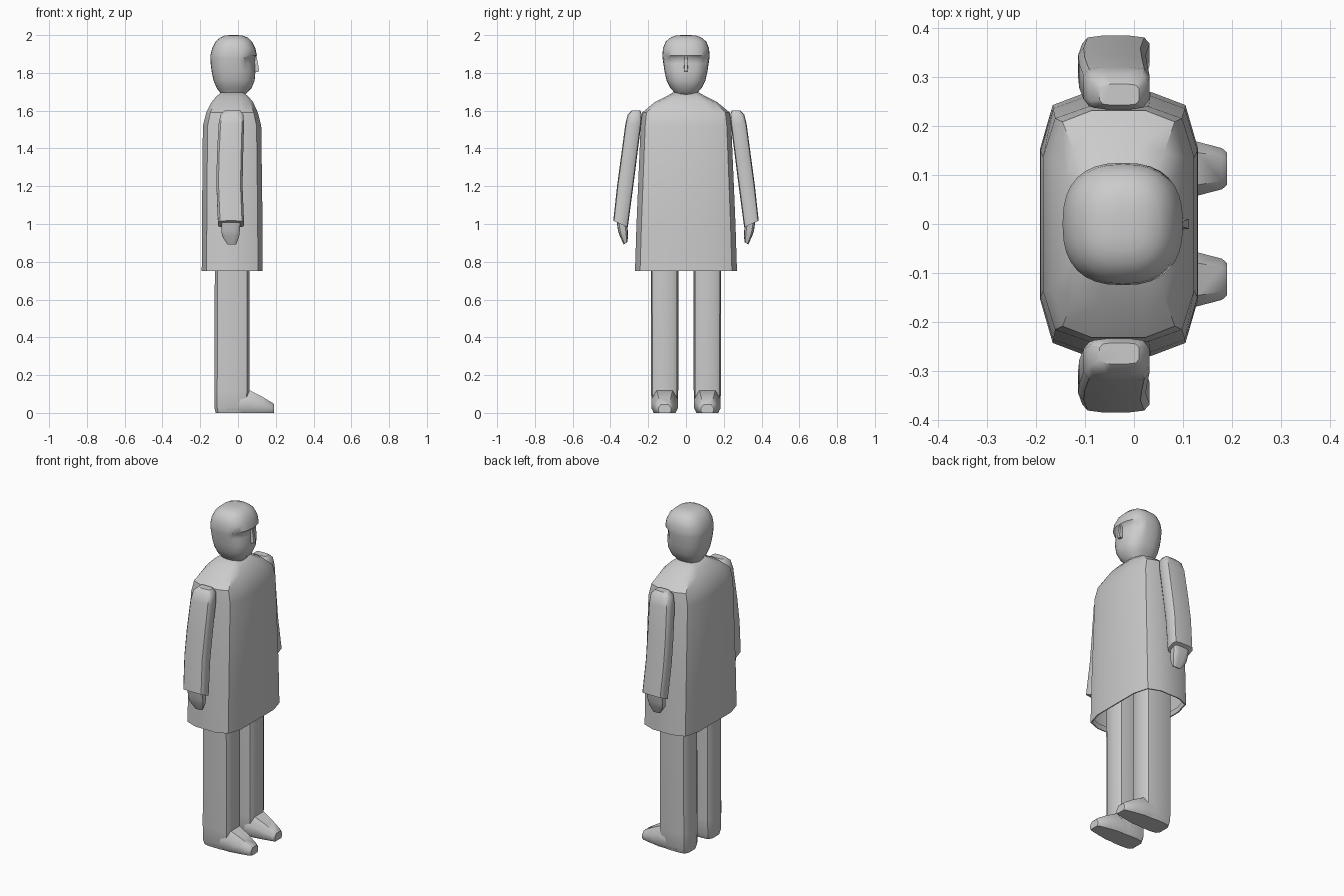
import bpy, bmesh, math

if "Cube" in bpy.data.objects:
    bpy.data.objects.remove(bpy.data.objects["Cube"])

# Rounded twelve-sided cross-section shared by coat, arms and legs
QUARTER = [(1, .57), (.84, .9), (.40, 1)]
PROFILE = (QUARTER + [(-x, y) for x, y in reversed(QUARTER)]
           + [(-x, -y) for x, y in QUARTER]
           + [(x, -y) for x, y in reversed(QUARTER)])


def loft(name, rings, cap_start=True, cap_end=True, mirror=False, angle=40):
    """Skin a list of equal-length point rings."""
    bm = bmesh.new()
    loops = [[bm.verts.new(p) for p in r] for r in rings]
    for a, b in zip(loops, loops[1:]):
        n = len(a)
        for i in range(n):
            bm.faces.new((a[i], a[(i + 1) % n], b[(i + 1) % n], b[i]))
    if cap_start:
        bm.faces.new(loops[0][::-1])
    if cap_end:
        bm.faces.new(loops[-1])
    bmesh.ops.recalc_face_normals(bm, faces=bm.faces[:])
    me = bpy.data.meshes.new(name)
    bm.to_mesh(me)
    bm.free()
    ob = bpy.data.objects.new(name, me)
    bpy.context.collection.objects.link(ob)
    if mirror:
        m = ob.modifiers.new("Mirror", 'MIRROR')
        m.use_axis = (False, True, False)
    bpy.ops.object.select_all(action='DESELECT')
    ob.select_set(True)
    bpy.context.view_layer.objects.active = ob
    bpy.ops.object.shade_smooth_by_angle(angle=math.radians(angle))
    return ob


def section(z, x0, x1, y0, y1, tilt=0):
    """Horizontal ring fitted to given extents, tilted across y."""
    cx, cy, hx, hy = (x0 + x1) / 2, (y0 + y1) / 2, (x1 - x0) / 2, (y1 - y0) / 2
    return [(cx + hx * u, cy + hy * v, z + tilt * hy * v) for u, v in PROFILE]


# Coat: open at the hem, with a small turned-in lip
coat = [(.78, -.183, .123, .262), (.75, -.185, .125, .264), (.75, -.192, .131, .27),
        (1.0, -.191, .13, .262), (1.52, -.186, .123, .24), (1.59, -.168, .105, .232),
        (1.645, -.14, .08, .165), (1.675, -.115, .055, .105), (1.695, -.09, .03, .07)]
loft("coat", [section(z, a, b, -h, h) for z, a, b, h in coat], cap_start=False)

# Sleeves with slanted cuffs
loft("sleeve", [section(*r) for r in [
    (1.00, -.106, .032, .308, .385, .45),
    (1.20, -.114, .024, .280, .364, .2),
    (1.35, -.112, .027, .260, .345),
    (1.53, -.103, .032, .237, .321),
    (1.58, -.092, .028, .234, .308),
    (1.602, -.07, .01, .243, .286)]], mirror=True)

# Hands
loft("hand", [section(*r) for r in [
    (.898, -.058, -.008, .310, .330, -.6),
    (.935, -.084, .006, .307, .350),
    (.965, -.088, .010, .308, .360),
    (1.02, -.088, .014, .315, .368)]], mirror=True)

# Trouser legs
loft("leg", [section(z, a, b, c, d) for z, a, b, c, d in [
    (0, -.118, .05, .055, .172), (.03, -.125, .058, .043, .182),
    (.12, -.125, .062, .041, .185), (1.0, -.122, .062, .041, .187)]], mirror=True)


# Shoes pointing along +x
def shoe_ring(x, half, top):
    shape = [(-.8, 0), (.8, 0), (1, .2), (1, .6), (.6, 1), (-.6, 1), (-1, .6), (-1, .2)]
    return [(x, .113 + half * u, top * v) for u, v in shape]


loft("shoe", [shoe_ring(*r) for r in [
    (-.06, .068, .11), (.06, .070, .12), (.13, .055, .085),
    (.18, .042, .055), (.19, .033, .045)]], mirror=True)


# Head: superellipse rings, with eye sockets pressed into the front
def head_ring(z, x0, x1, hy, dent=0, n=32):
    pts = []
    for i in range(n):
        t = 2 * math.pi * i / n
        c, s = math.cos(t), math.sin(t)
        u = math.copysign(abs(c) ** .8, c)
        v = math.copysign(abs(s) ** .8, s)
        x = (x0 + x1) / 2 + (x1 - x0) / 2 * u
        if c > .5:
            x -= dent * (1 if abs(hy * v) > .015 else .5)
        pts.append((x, hy * v, z))
    return pts


loft("head", [head_ring(*r) for r in [
    (1.68, -.085, .035, .055), (1.70, -.098, .052, .065), (1.72, -.113, .072, .083),
    (1.76, -.13, .088, .103), (1.81, -.140, .094, .114, .003), (1.85, -.145, .097, .12, .013),
    (1.878, -.146, .1, .124, .018), (1.893, -.146, .1, .125), (1.93, -.137, .092, .122),
    (1.965, -.12, .075, .108), (1.987, -.095, .052, .082), (1.997, -.07, .025, .055),
    (2.0, -.045, 0, .025)]], angle=50)

# Nose wedge
loft("nose", [[(.07, -w, z), (x, -w * .8, z), (x, w * .8, z), (.07, w, z)]
              for z, x, w in [(1.805, .108, .013), (1.815, .112, .012), (1.89, .098, .007)]],
     angle=30)
